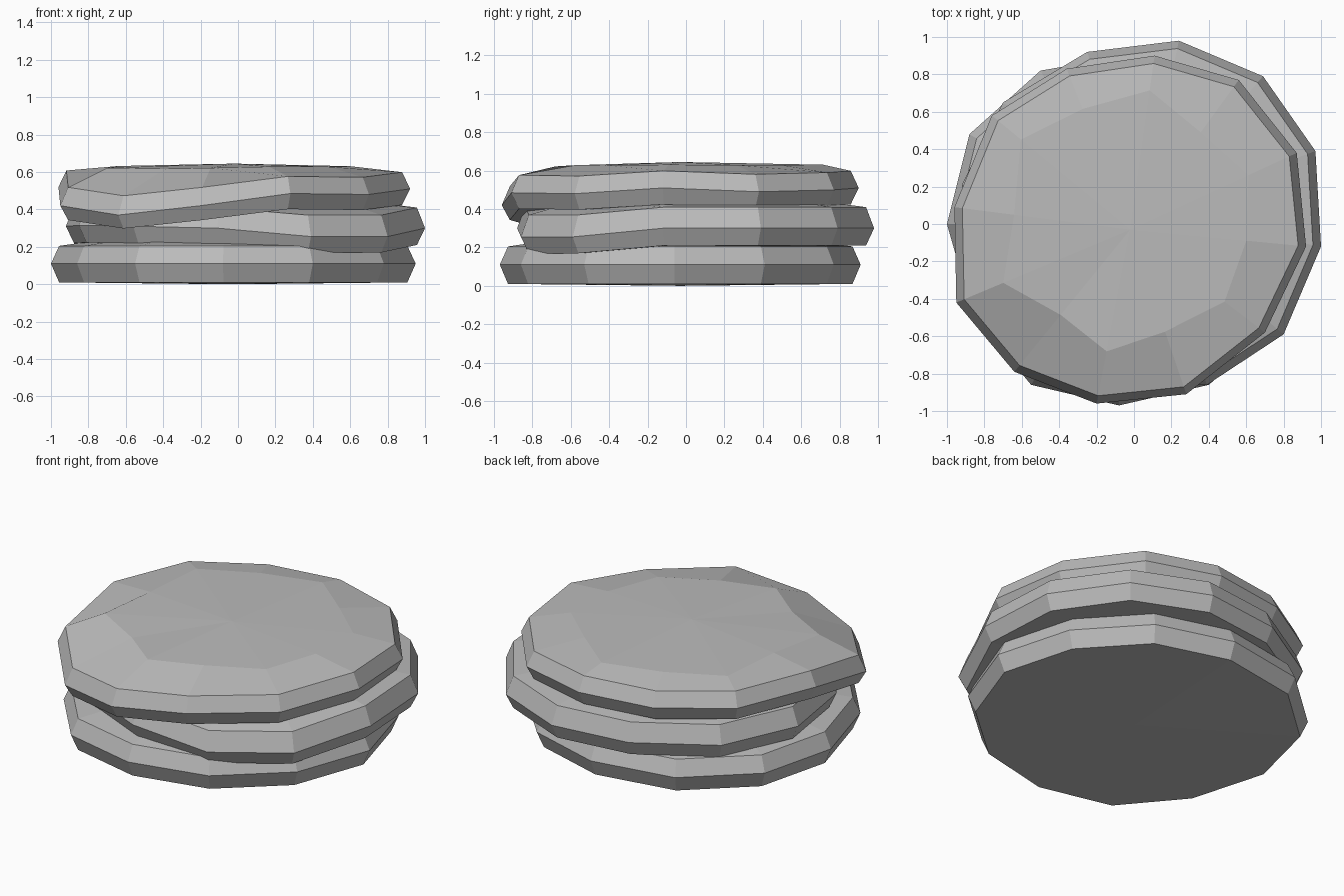
import bpy
import bmesh
from mathutils import Vector

cube = bpy.data.objects.get("Cube")
if cube:
    bpy.data.objects.remove(cube, do_unlink=True)

# Single plain grey for the whole stack
grey = bpy.data.materials.new("plain_grey")
grey.use_nodes = True
colour = (0.5, 0.5, 0.5, 1.0)
grey.diffuse_color = colour
grey.node_tree.nodes["Principled BSDF"].inputs["Base Color"].default_value = colour


def make_disc(name, centre, rim, rim_z, sag, crown, crown_z, top, bottom, peak, base):
    """Irregular faceted disc: base fan, lower bevel, rim, upper bevel, crown ring, top fan."""
    bm = bmesh.new()
    middle = Vector(centre)

    def add_ring(scales, height, sag_share):
        ring = []
        for point, scale, drop in zip(rim, scales, sag):
            flat = middle + (Vector(point) - middle) * scale
            ring.append(bm.verts.new((flat.x, flat.y, height + drop * sag_share)))
        return ring

    count = len(rim)
    bevel = [0.955] * count
    rings = [
        add_ring(bevel, rim_z + bottom, 0.9),
        add_ring([1.0] * count, rim_z, 1.0),
        add_ring(bevel, rim_z + top, 0.9),
        add_ring(crown, crown_z, 0.1),
    ]
    for lower, upper in zip(rings, rings[1:]):
        for i in range(count):
            j = (i + 1) % count
            bm.faces.new((lower[i], lower[j], upper[j], upper[i]))

    # Close both ends with fans
    for ring, height in ((rings[0], base), (rings[-1], peak)):
        hub = bm.verts.new((middle.x, middle.y, height))
        for i in range(count):
            bm.faces.new((ring[i], ring[(i + 1) % count], hub))

    bmesh.ops.recalc_face_normals(bm, faces=bm.faces[:])
    mesh = bpy.data.meshes.new(name)
    bm.to_mesh(mesh)
    bm.free()
    mesh.materials.append(grey)
    disc = bpy.data.objects.new(name, mesh)
    bpy.context.scene.collection.objects.link(disc)
    return disc


even_crown = [0.7] * 12

# Bottom disc, lying flat
make_disc(
    "bottom_disc", (-0.03, -0.03),
    rim=[(0.02, 0.91), (0.49, 0.77), (0.82, 0.41), (0.95, -0.06),
         (0.78, -0.53), (0.40, -0.86), (-0.08, -0.97), (-0.55, -0.86),
         (-0.86, -0.49), (-1.0, 0.0), (-0.88, 0.48), (-0.50, 0.82)],
    rim_z=0.11, sag=[0] * 12, crown=even_crown, crown_z=0.24,
    top=0.095, bottom=-0.1, peak=0.25, base=0.0)

# Middle disc, shifted to the back left and sagging at the front
make_disc(
    "middle_disc", (0.04, 0.05),
    rim=[(0.24, 0.98), (0.69, 0.79), (0.97, 0.39), (1.0, -0.12),
         (0.80, -0.59), (0.39, -0.86), (-0.11, -0.88), (-0.56, -0.69),
         (-0.85, -0.27), (-0.92, 0.21), (-0.70, 0.65), (-0.25, 0.92)],
    rim_z=0.30, sag=[0, 0, 0, 0, -0.045, -0.045, 0, 0.01, 0.015, 0.01, 0, 0],
    crown=even_crown, crown_z=0.44,
    top=0.11, bottom=-0.09, peak=0.45, base=0.2)

# Top disc, drooping over the front right edge
make_disc(
    "top_disc", (-0.02, -0.03),
    rim=[(0.11, 0.90), (0.56, 0.77), (0.87, 0.38), (0.92, -0.12),
         (0.70, -0.58), (0.28, -0.91), (-0.20, -0.96), (-0.64, -0.79),
         (-0.95, -0.42), (-0.96, 0.09), (-0.76, 0.58), (-0.36, 0.83)],
    rim_z=0.50,
    sag=[0.01, 0, -0.01, 0.01, -0.02, -0.015, -0.08, -0.13, -0.08, 0.02, 0.02, 0.01],
    crown=[0.8, 0.65, 0.71, 0.66, 0.7, 0.62, 0.7, 0.6, 0.73, 0.66, 0.79, 0.75],
    crown_z=0.63, top=0.09, bottom=-0.085, peak=0.645, base=0.42)
